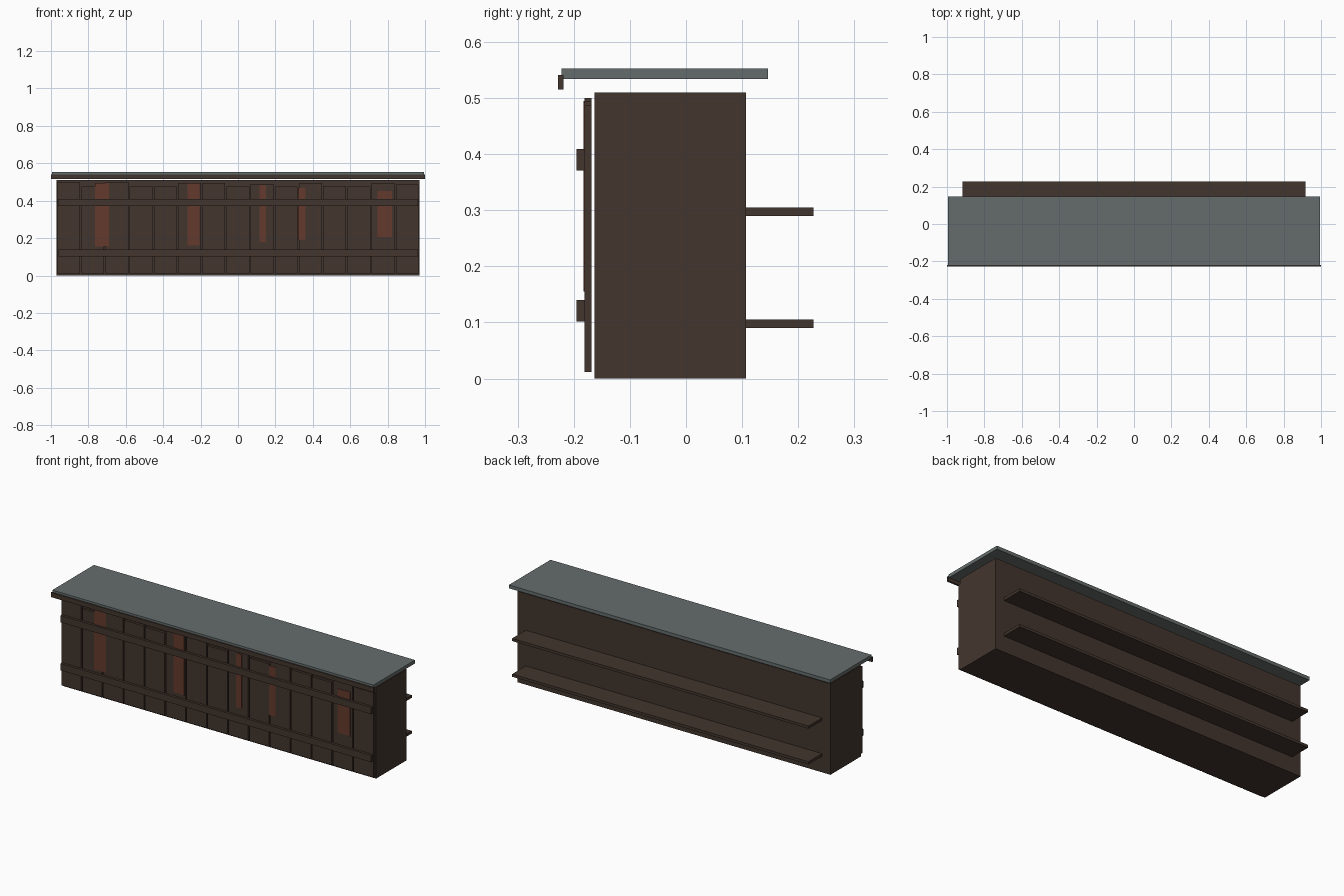
import bpy

cube = bpy.data.objects.get("Cube")
if cube:
    bpy.data.objects.remove(cube, do_unlink=True)


def material(name, colour):
    mat = bpy.data.materials.new(name)
    mat.use_nodes = True
    mat.diffuse_color = (*colour, 1)
    bsdf = mat.node_tree.nodes["Principled BSDF"]
    bsdf.inputs["Base Color"].default_value = (*colour, 1)
    return mat


wood = material("dark wood", (0.055, 0.036, 0.027))
metal = material("grey metal", (0.13, 0.152, 0.15))
rust = material("rust", (0.13, 0.042, 0.027))


def box(name, x, y, z, mat):
    """Box filling the given (low, high) ranges on each axis."""
    ranges = (x, y, z)
    bpy.ops.mesh.primitive_cube_add(size=1, location=[(a + b) / 2 for a, b in ranges])
    obj = bpy.context.object
    obj.name = name
    obj.scale = [b - a for a, b in ranges]
    bpy.ops.object.transform_apply(location=False, rotation=False, scale=True)
    obj.data.materials.append(mat)
    return obj


# Main body, worktop and front lip
box("counter_body", (-0.97, 0.97), (-0.163, 0.107), (0, 0.51), wood)
box("worktop", (-0.995, 0.995), (-0.222, 0.146), (0.534, 0.553), metal)
box("worktop_lip", (-1, 1), (-0.228, -0.218), (0.515, 0.541), wood)

# Uneven front planks
tops = (0.497, 0.475, 0.5, 0.48, 0.475, 0.495, 0.495, 0.475,
        0.49, 0.475, 0.495, 0.48, 0.475, 0.495, 0.487)
pitch = 1.94 / len(tops)
for i, top in enumerate(tops):
    left = -0.97 + i * pitch
    box(f"front_plank_{i + 1}", (left + 0.003, left + pitch - 0.004),
        (-0.181, -0.168), (0.012, top), wood)

# Horizontal rails across the planks
for name, low in (("lower_rail", 0.102), ("upper_rail", 0.371)):
    box(name, (-0.962, 0.962), (-0.195, -0.181), (low, low + 0.038), wood)

# Thin rust streaks on the planks
streaks = ((-0.765, -0.69, 0.155, 0.495), (-0.27, -0.205, 0.16, 0.492),
           (0.115, 0.15, 0.18, 0.483), (0.32, 0.36, 0.19, 0.467),
           (0.745, 0.823, 0.205, 0.452))
for i, (x0, x1, z0, z1) in enumerate(streaks):
    box(f"rust_streak_{i + 1}", (x0, x1), (-0.183, -0.18), (z0, z1), rust)

# Shelves on the back
for name, low in (("lower_shelf", 0.09), ("upper_shelf", 0.29)):
    box(name, (-0.918, 0.918), (0.107, 0.227), (low, low + 0.015), wood)
